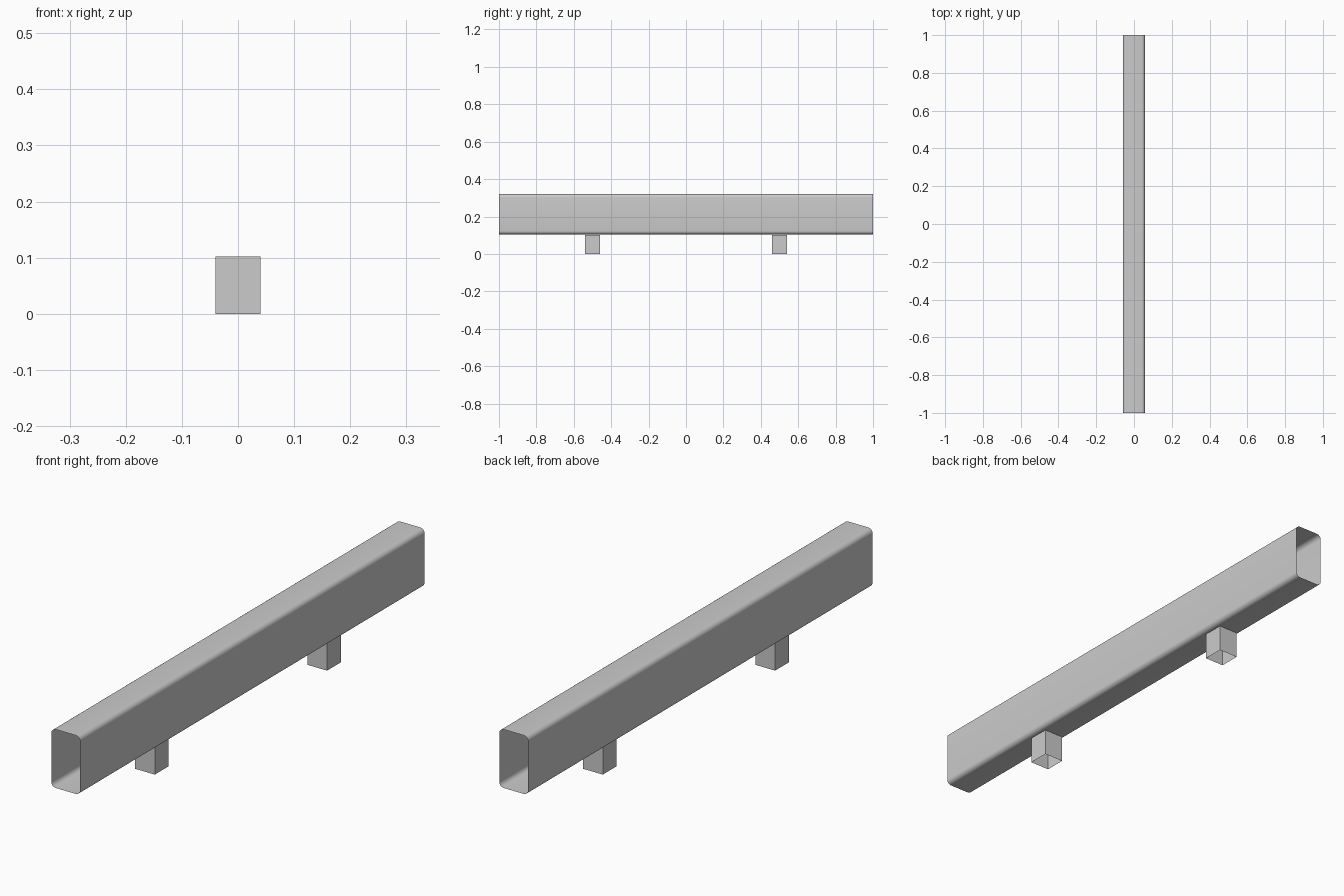
import bpy, bmesh, math

cube = bpy.data.objects.get("Cube")
if cube:
    bpy.data.objects.remove(cube, do_unlink=True)

GREY = (0.6, 0.6, 0.6, 1)
grey = bpy.data.materials.new("light grey")
grey.use_nodes = True
grey.diffuse_color = GREY
grey.node_tree.nodes["Principled BSDF"].inputs["Base Color"].default_value = GREY


def rounded_outline(w, h, r, steps):
    """Counter-clockwise rounded rectangle; r = 0 gives plain corners."""
    if r == 0:
        return [(w / 2, h / 2), (-w / 2, h / 2), (-w / 2, -h / 2), (w / 2, -h / 2)]
    points = []
    for k, (sx, sy) in enumerate([(1, 1), (-1, 1), (-1, -1), (1, -1)]):
        for i in range(steps + 1):
            a = math.pi / 2 * (k + i / steps)
            points.append((sx * (w / 2 - r) + r * math.cos(a),
                           sy * (h / 2 - r) + r * math.sin(a)))
    return points


def open_tube(name, w, h, length, r=0, steps=6):
    """Thin-walled tube along z, open at both ends."""
    bm = bmesh.new()
    outline = rounded_outline(w, h, r, steps)
    low, high = ([bm.verts.new((x, y, s * length / 2)) for x, y in outline]
                 for s in (-1, 1))
    n = len(outline)
    for i in range(n):
        j = (i + 1) % n
        bm.faces.new((low[i], low[j], high[j], high[i]))
    mesh = bpy.data.meshes.new(name)
    bm.to_mesh(mesh)
    bm.free()
    mesh.materials.append(grey)
    obj = bpy.data.objects.new(name, mesh)
    bpy.context.collection.objects.link(obj)
    return obj


# Long hollow beam with rounded corners
BOTTOM, TOP = 0.105, 0.32
beam = open_tube("beam", 0.117, TOP - BOTTOM, 2, r=0.018)
beam.rotation_euler.x = math.pi / 2
beam.location.z = (BOTTOM + TOP) / 2
bpy.ops.object.select_all(action='DESELECT')
beam.select_set(True)
bpy.context.view_layer.objects.active = beam
bpy.ops.object.shade_smooth_by_angle(angle=math.radians(40))

# Short square hollow legs
for name, y in (("front_leg", -0.5), ("back_leg", 0.5)):
    leg = open_tube(name, 0.08, 0.08, 0.102)
    leg.location = (0, y, 0.051)
